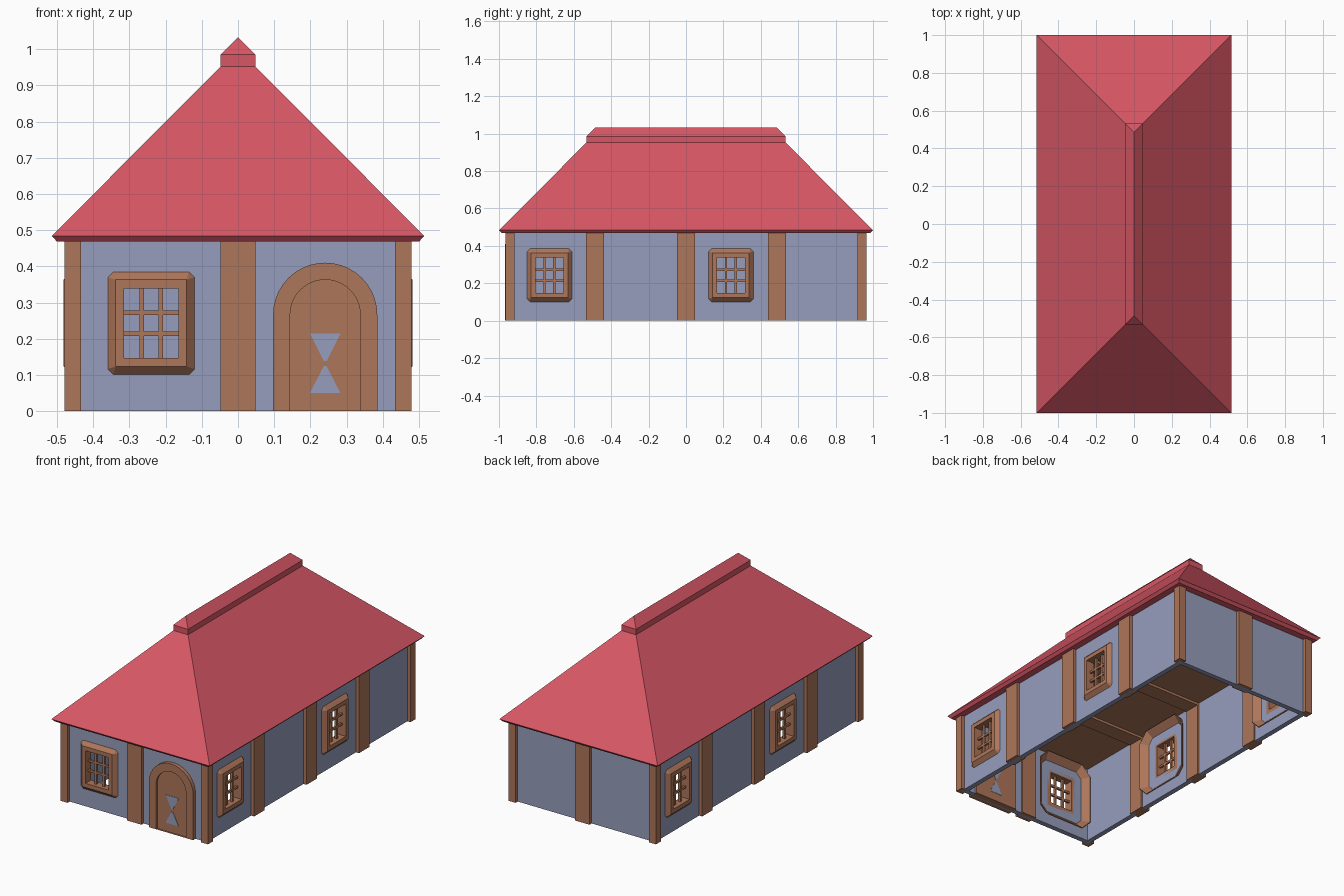
import bpy
import bmesh
import math
from mathutils import Matrix

if "Cube" in bpy.data.objects:
    bpy.data.objects.remove(bpy.data.objects["Cube"], do_unlink=True)


def material(name, rgb):
    lin = [((c / 255 + 0.055) / 1.055) ** 2.4 for c in rgb]
    m = bpy.data.materials.new(name)
    m.use_nodes = True
    m.diffuse_color = (*lin, 1)
    m.node_tree.nodes["Principled BSDF"].inputs["Base Color"].default_value = (*lin, 1)
    return m


PLASTER = material("blue grey plaster", (150, 158, 188))
TIMBER = material("brown timber", (174, 118, 90))
TILE = material("red roof", (215, 87, 101))

WALL_X, WALL_Y, THICK = 0.46, 0.945, 0.03
POST_X, POST_Y, WALL_TOP = 0.48, 0.965, 0.47


def finish(name, bm, mat, matrix=None):
    bmesh.ops.recalc_face_normals(bm, faces=bm.faces)
    me = bpy.data.meshes.new(name)
    bm.to_mesh(me)
    bm.free()
    me.materials.append(mat)
    ob = bpy.data.objects.new(name, me)
    if matrix:
        ob.matrix_world = matrix
    bpy.context.collection.objects.link(ob)
    return ob


def box(name, lo, hi, mat, matrix=None):
    bm = bmesh.new()
    bmesh.ops.create_cube(bm, size=1)
    for v in bm.verts:
        v.co = [(l + h) / 2 + c * (h - l) for l, h, c in zip(lo, hi, v.co)]
    return finish(name, bm, mat, matrix)


def loft(name, rings, mat, cap=True, matrix=None):
    """Joins matching point rings with quads."""
    bm = bmesh.new()
    vs = [[bm.verts.new(p) for p in r] for r in rings]
    n = len(rings[0])
    for a, b in zip(vs, vs[1:]):
        for i in range(n):
            bm.faces.new((a[i], a[(i + 1) % n], b[(i + 1) % n], b[i]))
    if cap:
        bm.faces.new(vs[0])
        bm.faces.new(vs[-1])
    else:
        for i in range(n):
            bm.faces.new((vs[-1][i], vs[-1][(i + 1) % n], vs[0][(i + 1) % n], vs[0][i]))
    return finish(name, bm, mat, matrix)


def rect(hx, hy, z):
    return [(-hx, -hy, z), (hx, -hy, z), (hx, hy, z), (-hx, hy, z)]


def on_wall(turn, dist, u=0, z=0):
    """Local frame on a wall: x along it, -y outward, z up."""
    return Matrix.Rotation(math.radians(turn), 4, "Z") @ Matrix.Translation((u, -dist, z))


# Hollow plaster walls, open below
ix, iy = WALL_X - THICK, WALL_Y - THICK
walls = loft("walls", [rect(WALL_X, WALL_Y, 0), rect(WALL_X, WALL_Y, WALL_TOP),
                       rect(ix, iy, WALL_TOP), rect(ix, iy, 0)], PLASTER, cap=False)

# Windows: front, then two on each long side
window_spots = [on_wall(0, WALL_Y, -0.24, 0.243)]
for turn in (90, -90):
    for u in (-0.73, 0.24):
        window_spots.append(on_wall(turn, WALL_X, u, 0.243))

OPEN_W, OPEN_H, FACE_W, FACE_H = 0.075, 0.096, 0.098, 0.12
FRONT, FLARE = -0.022, 0.085


def upright(hw, hh, y):
    return [(-hw, y, -hh), (hw, y, -hh), (hw, y, hh), (-hw, y, hh)]


def flared_casing(matrix):
    """Four flaps widening from the frame face through the wall into the room."""
    bm = bmesh.new()
    w, h, d = FACE_W, FACE_H, FLARE
    front = [bm.verts.new(p) for p in upright(w, h, FRONT)]
    back = []
    for sx, sz in ((-1, -1), (1, -1), (1, 1), (-1, 1)):
        near_side = bm.verts.new((sx * (w + d), FRONT + d, sz * (h + d * 0.3)))
        near_end = bm.verts.new((sx * (w + d * 0.3), FRONT + d, sz * (h + d)))
        back.append((near_side, near_end) if sx * sz > 0 else (near_end, near_side))
    for i in range(4):
        j = (i + 1) % 4
        bm.faces.new((front[i], front[j], back[j][0], back[i][1]))
        bm.faces.new((front[i], back[i][1], back[i][0]))
    ob = finish("window_casing", bm, TIMBER, matrix)
    mod = ob.modifiers.new("thickness", "SOLIDIFY")
    mod.thickness = 0.006


for spot in window_spots:
    # Cut the opening
    cutter = box("window_cutter", (-0.085, -0.1, -0.106), (0.085, 0.1, 0.106), PLASTER, spot)
    cutter.hide_render = True
    bpy.context.view_layer.objects.active = walls
    mod = walls.modifiers.new("opening", "BOOLEAN")
    mod.operation, mod.solver, mod.object = "DIFFERENCE", "EXACT", cutter
    bpy.ops.object.modifier_apply(modifier=mod.name)
    bpy.data.objects.remove(cutter, do_unlink=True)
    # Frame, casing and glazing bars
    loft("window_frame", [upright(FACE_W, FACE_H, FRONT), upright(OPEN_W, OPEN_H, FRONT),
                          upright(OPEN_W, OPEN_H, 0.03), upright(FACE_W, FACE_H, 0.03)],
         TIMBER, cap=False, matrix=spot)
    flared_casing(spot)
    for s in (-1, 1):
        c = s * 0.026
        box("window_upright_bar", (c - 0.006, 0, -OPEN_H), (c + 0.006, 0.014, OPEN_H), TIMBER, spot)
        c = s * 0.029
        box("window_cross_bar", (-OPEN_W, 0.001, c - 0.006), (OPEN_W, 0.013, c + 0.006), TIMBER, spot)


# Timber posts
for sx in (-1, 1):
    for sy in (-1, 1):
        x0, x1 = sorted((sx * 0.434, sx * POST_X))
        y0, y1 = sorted((sy * 0.917, sy * POST_Y))
        box("corner_post", (x0, y0, 0), (x1, y1, WALL_TOP), TIMBER)
for turn, dist, spots in ((0, POST_Y, [0]), (180, POST_Y, [0]),
                          (90, POST_X, [-0.487, 0, 0.487]), (-90, POST_X, [-0.487, 0, 0.487])):
    for u in spots:
        box("wall_post", (-0.048, 0, 0), (0.048, 0.06, WALL_TOP), TIMBER, on_wall(turn, dist, u))

# Ceiling with cross beams
box("ceiling", (-ix, -iy, 0.455), (ix, iy, 0.472), TIMBER)
for y in (-0.487, 0, 0.487):
    box("ceiling_beam", (-ix, y - 0.048, 0.44), (ix, y + 0.048, 0.46), TIMBER)


# Arched door
def arch(r, y, spring=0.266, steps=20):
    pts = [(-r, y, 0)]
    for i in range(steps + 1):
        a = math.pi * (1 - i / steps)
        pts.append((r * math.cos(a), y, spring + r * math.sin(a)))
    return pts + [(r, y, 0)]


door_spot = on_wall(0, WALL_Y, 0.241)
door_out, door_in = -0.01, 0.04
loft("door", [arch(0.1, door_out), arch(0.1, door_in)], TIMBER, matrix=door_spot)
loft("door_arch", [arch(0.144, FRONT), arch(0.097, FRONT), arch(0.097, 0.042), arch(0.144, 0.042)],
     TIMBER, cap=False, matrix=door_spot)

# Hourglass panels on both faces of the door
for y in (door_out, door_in):
    for base, tip in ((0.214, 0.138), (0.05, 0.124)):
        rings = [[(-0.042, y + o, base), (0.042, y + o, base), (0.004, y + o, tip), (-0.004, y + o, tip)]
                 for o in (-0.002, 0.002)]
        loft("door_panel", rings, PLASTER, matrix=door_spot)

# Hipped roof and ridge cap
CAP_X, CAP_Y = 0.048, 0.533
loft("roof", [rect(0.5, 0.985, 0.468), rect(0.515, 1.0, 0.484), rect(CAP_X, CAP_Y, 0.952)], TILE)

bm = bmesh.new()
low, high = [[bm.verts.new(p) for p in rect(CAP_X, CAP_Y, z)] for z in (0.952, 0.985)]
ridge = [bm.verts.new((0, s * (CAP_Y - CAP_X), 1.033)) for s in (-1, 1)]
bm.faces.new(low)
for i in range(4):
    j = (i + 1) % 4
    bm.faces.new((low[i], low[j], high[j], high[i]))
bm.faces.new((high[0], high[1], ridge[0]))
bm.faces.new((high[1], high[2], ridge[1], ridge[0]))
bm.faces.new((high[2], high[3], ridge[1]))
bm.faces.new((high[3], high[0], ridge[0], ridge[1]))
finish("ridge_cap", bm, TILE)
